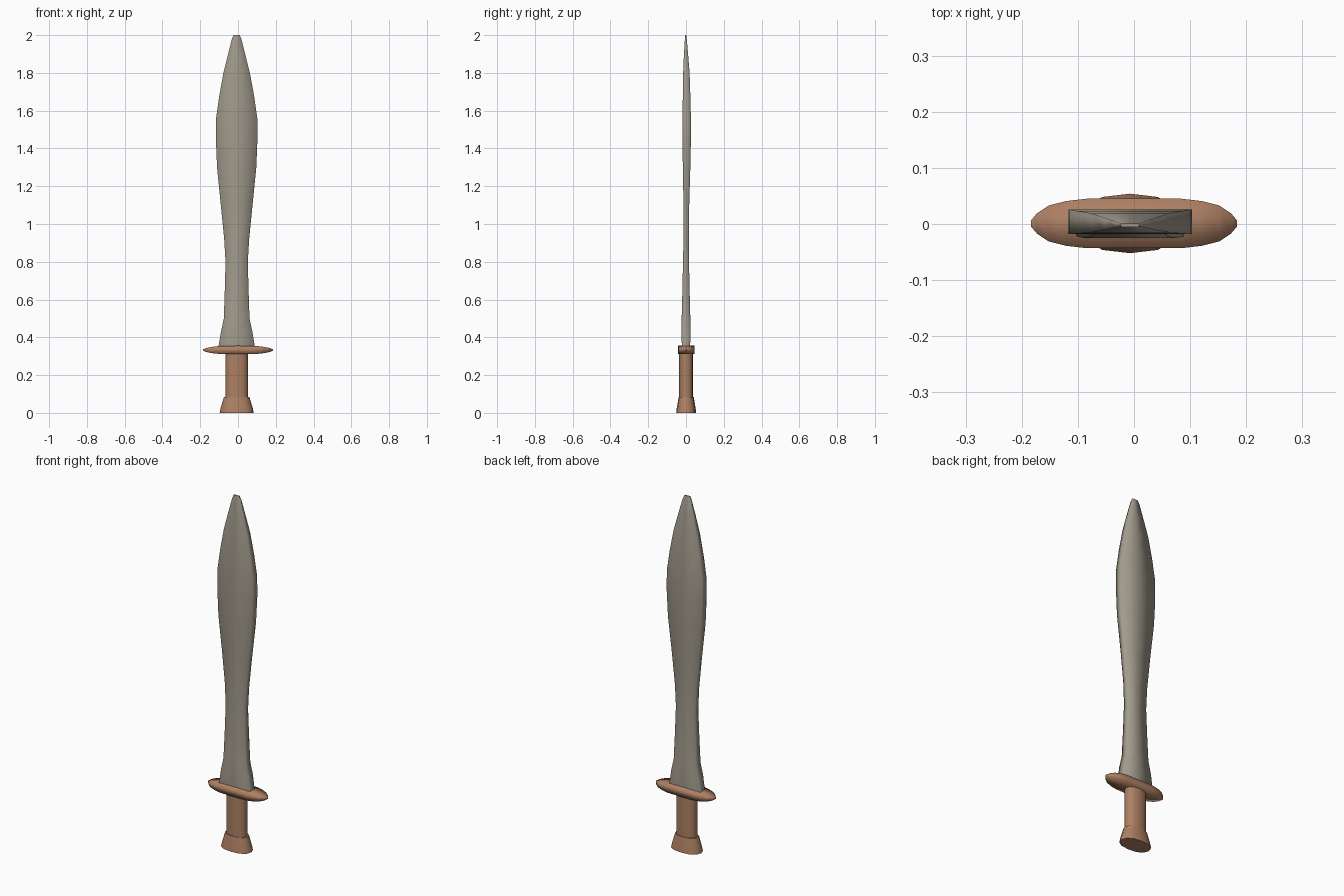
import bpy, bmesh

if "Cube" in bpy.data.objects:
    bpy.data.objects.remove(bpy.data.objects["Cube"])


def material(name, rgb):
    m = bpy.data.materials.new(name)
    m.diffuse_color = (*rgb, 1)
    m.use_nodes = True
    m.node_tree.nodes["Principled BSDF"].inputs["Base Color"].default_value = m.diffuse_color
    return m


steel = material("dull steel", (0.36, 0.33, 0.265))
copper = material("copper brown", (0.42, 0.215, 0.125))


def loft(name, rings, mat):
    """Skin a list of equal-length point rings, cap both ends, shade smooth."""
    bm = bmesh.new()
    loops = [[bm.verts.new(p) for p in ring] for ring in rings]
    n = len(loops[0])
    for a, b in zip(loops, loops[1:]):
        for i in range(n):
            f = bm.faces.new((a[i], a[(i + 1) % n], b[(i + 1) % n], b[i]))
            f.smooth = True
    bm.faces.new(loops[0][::-1])
    bm.faces.new(loops[-1])
    bmesh.ops.recalc_face_normals(bm, faces=bm.faces[:])
    me = bpy.data.meshes.new(name)
    bm.to_mesh(me)
    bm.free()
    me.materials.append(mat)
    ob = bpy.data.objects.new(name, me)
    bpy.context.collection.objects.link(ob)
    return ob


CX = -0.007  # blade and handle sit slightly left of the guard's centre

# Blade: leaf-shaped, box section (z, half width, half thickness, y centre)
blade = [(0.34, 0.098, 0.021, 0.0), (0.43, 0.083, 0.025, 0.0),
         (0.50, 0.068, 0.023, 0.0), (0.65, 0.063, 0.019, 0.0),
         (0.80, 0.059, 0.016, 0.0), (0.92, 0.066, 0.014, 0.001),
         (1.10, 0.084, 0.015, 0.002), (1.30, 0.104, 0.020, 0.003),
         (1.45, 0.110, 0.022, 0.004), (1.56, 0.109, 0.022, 0.004),
         (1.68, 0.092, 0.020, 0.003), (1.80, 0.070, 0.017, 0.002),
         (1.90, 0.045, 0.011, 0.0), (1.98, 0.025, 0.005, -0.001),
         (2.00, 0.016, 0.003, -0.002)]
box = [(-1, -1), (0, -1), (1, -1), (1, 1), (0, 1), (-1, 1)]
loft("blade", [[(CX + w * u, c + t * v, z) for u, v in box]
               for z, w, t, c in blade], steel)

# Guard: lens-shaped bar, rectangular section (x, half depth, half height)
half = [(0.085, 0.044, 0.022), (0.12, 0.040, 0.019), (0.152, 0.032, 0.014),
        (0.173, 0.018, 0.009), (0.184, 0.005, 0.004)]
guard = [(-x, d, h) for x, d, h in half[::-1]] + [(0, 0.044, 0.0225)] + half
rect = [(-1, -1), (1, -1), (1, 1), (-1, 1)]
loft("guard", [[(x, 0.001 + d * u, 0.333 + h * v) for u, v in rect]
               for x, d, h in guard], copper)

# Grip and pommel: rounded section (z, half width, half depth)
quarter = [(1, 0), (0.88, 0.55), (0.55, 0.89)]
oval = (quarter + [(0, 1)] + [(-x, y) for x, y in quarter[:0:-1]]
        + [(-x, -y) for x, y in quarter] + [(0, -1)]
        + [(x, -y) for x, y in quarter[:0:-1]])


def turned(name, profile):
    loft(name, [[(CX + w * u, 0.001 + d * v, z) for u, v in oval]
                for z, w, d in profile], copper)


turned("grip", [(0.07, 0.060, 0.037), (0.32, 0.060, 0.037)])
turned("pommel", [(0.0, 0.090, 0.053), (0.025, 0.085, 0.050),
                  (0.065, 0.073, 0.043), (0.083, 0.068, 0.040)])
